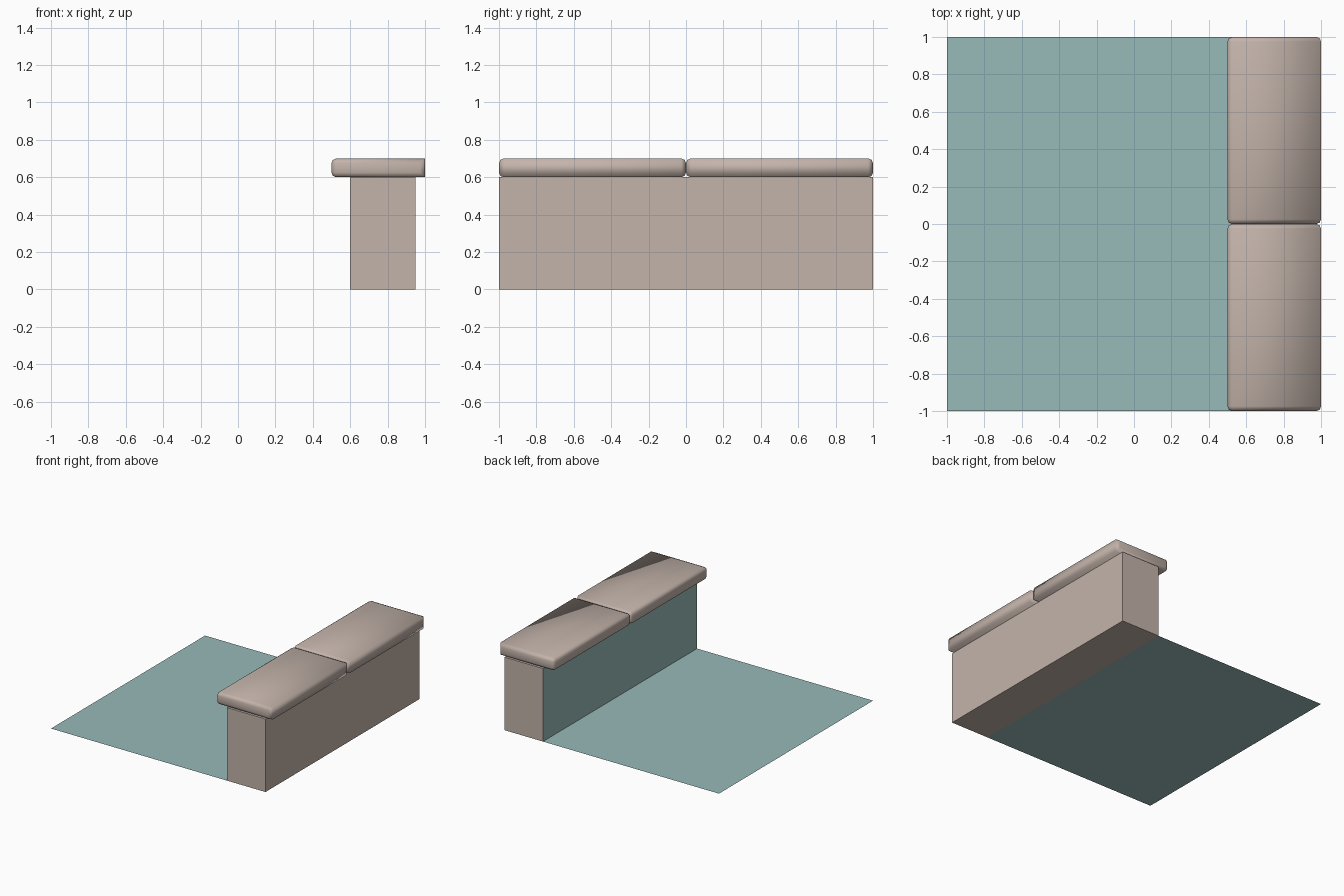
import bpy
import bmesh

cube = bpy.data.objects.get("Cube")
if cube:
    bpy.data.objects.remove(cube, do_unlink=True)


def material(name, rgb):
    mat = bpy.data.materials.new(name)
    mat.use_nodes = True
    colour = (*rgb, 1)
    mat.diffuse_color = colour
    mat.node_tree.nodes["Principled BSDF"].inputs["Base Color"].default_value = colour
    return mat


stone = material("warm_stone", (0.55, 0.455, 0.405))
teal = material("pool_teal", (0.31, 0.49, 0.48))


def add_object(name, bm, *mats):
    mesh = bpy.data.meshes.new(name)
    bm.normal_update()
    bm.to_mesh(mesh)
    bm.free()
    for mat in mats:
        mesh.materials.append(mat)
    obj = bpy.data.objects.new(name, mesh)
    bpy.context.collection.objects.link(obj)
    return obj


def box(low, high):
    bm = bmesh.new()
    bmesh.ops.create_cube(bm, size=1)
    for v in bm.verts:
        v.co = [h if c > 0 else l for c, l, h in zip(v.co, low, high)]
    bm.normal_update()
    return bm


# Floor: a single flat sheet reaching the wall
bm = bmesh.new()
corners = [(-1, -1), (0.6, -1), (0.6, 1), (-1, 1)]
bm.faces.new([bm.verts.new((x, y, 0)) for x, y in corners])
add_object("floor", bm, teal)

# Wall: stone block whose inner side is teal
bm = box((0.6, -1, 0), (0.95, 1, 0.6))
for face in bm.faces:
    face.material_index = int(face.normal.x < -0.5)
add_object("wall", bm, stone, teal)

# Coping slabs: rounded everywhere except along the outer long edges
for name, start in (("front_coping", -1), ("back_coping", 0)):
    bm = box((0.5, start, 0.6), (1, start + 1, 0.7))
    rounded = []
    for edge in bm.edges:
        a, b = (v.co for v in edge.verts)
        outer_long = abs(a.y - b.y) > 0.5 and a.x > 0.9
        if not outer_long:
            rounded.append(edge)
    bmesh.ops.bevel(bm, geom=rounded, offset=0.025, offset_type='OFFSET',
                    segments=2, profile=0.5, affect='EDGES', clamp_overlap=True)
    for face in bm.faces:
        face.smooth = True
    add_object(name, bm, stone)
